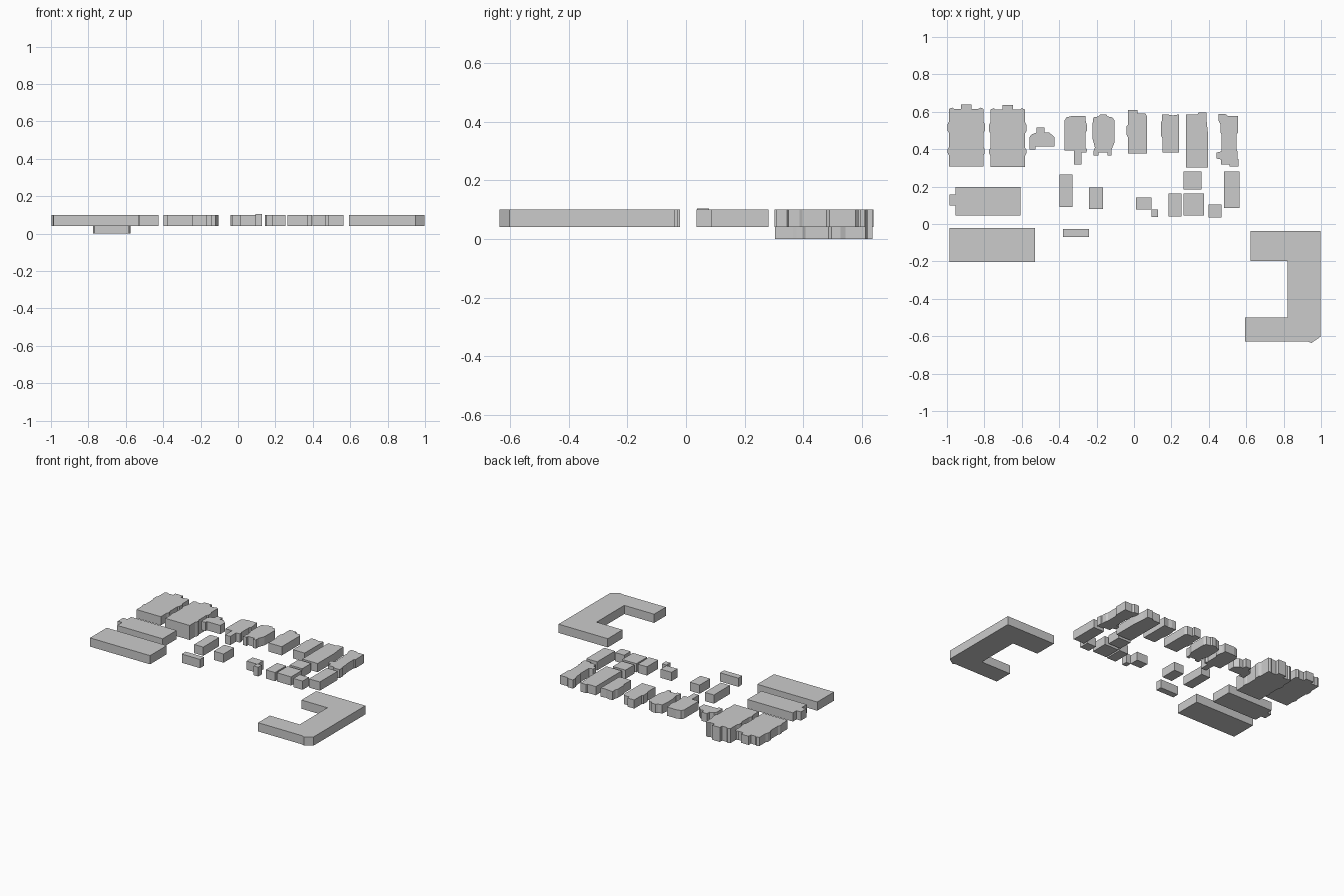
import bpy
import bmesh

BASE, TOP = 0.04, 0.10


def block(name, outline, z0=BASE, z1=TOP):
    """Extrude a plan outline into a flat-roofed building."""
    bm = bmesh.new()
    face = bm.faces.new([bm.verts.new((x, y, z0)) for x, y in outline])
    ext = bmesh.ops.extrude_face_region(bm, geom=[face], use_keep_orig=True)
    for v in ext["geom"]:
        if isinstance(v, bmesh.types.BMVert):
            v.co.z = z1
    bmesh.ops.recalc_face_normals(bm, faces=bm.faces)
    mesh = bpy.data.meshes.new(name)
    bm.to_mesh(mesh)
    bm.free()
    bpy.context.collection.objects.link(bpy.data.objects.new(name, mesh))


def rect(x0, y0, x1, y1):
    return [(x0, y0), (x1, y0), (x1, y1), (x0, y1)]


# Pair of large symmetric houses with side bays and a rear porch
half = [(.093, .307), (.093, .368), (.099, .38), (.099, .40), (.093, .41),
        (.093, .489), (.101, .50), (.101, .53), (.093, .547), (.093, .615),
        (.075, .622), (.065, .615), (.029, .615), (.029, .64)]
for name, cx, dy, z0 in (("large_house_left", -.897, 0, BASE),
                         ("large_house_right", -.675, -.003, 0)):
    right = [(cx + x, y + dy) for x, y in half]
    left = [(cx - x, y + dy) for x, y in reversed(half)]
    block(name, right + left, z0)

# Row of houses with bay windows
block("cottage", [
    (-.559, .398), (-.559, .463), (-.548, .479), (-.521, .489), (-.521, .516),
    (-.479, .516), (-.479, .489), (-.452, .489), (-.425, .463), (-.425, .414),
    (-.527, .414), (-.527, .398)])
block("house_with_front_wing", [
    (-.372, .393), (-.372, .553), (-.361, .57), (-.329, .578), (-.259, .578),
    (-.259, .553), (-.251, .527), (-.251, .50), (-.259, .489), (-.259, .409),
    (-.251, .398), (-.254, .382), (-.281, .382), (-.281, .318), (-.321, .318),
    (-.321, .393)])
block("house_with_twin_porches", [
    (-.217, .366), (-.217, .388), (-.209, .409), (-.222, .457), (-.222, .532),
    (-.217, .57), (-.19, .575), (-.179, .586), (-.147, .586), (-.142, .575),
    (-.115, .57), (-.104, .553), (-.104, .436), (-.12, .398), (-.12, .366),
    (-.142, .366), (-.142, .382), (-.19, .382), (-.19, .366)])
block("house_with_rear_step", [
    (-.032, .377), (-.032, .463), (-.04, .479), (-.04, .521), (-.032, .532),
    (-.032, .61), (.019, .61), (.019, .591), (.061, .591), (.07, .575),
    (.07, .377)])
block("narrow_house", [
    (.152, .382), (.152, .457), (.144, .473), (.144, .543), (.15, .553),
    (.15, .586), (.18, .586), (.206, .58), (.241, .586), (.241, .382)])
block("long_house", [
    (.278, .302), (.278, .586), (.34, .586), (.345, .596), (.388, .596),
    (.388, .553), (.396, .479), (.396, .302)])
block("end_house", [
    (.452, .588), (.489, .588), (.5, .578), (.556, .578), (.556, .489),
    (.548, .479), (.548, .398), (.553, .388), (.553, .35), (.559, .345),
    (.559, .307), (.511, .307), (.511, .318), (.465, .318), (.465, .345),
    (.441, .35), (.441, .382), (.468, .388), (.468, .479), (.463, .489),
    (.463, .532), (.452, .553)])

# Long hall with an entrance tab
block("hall_with_entrance", [
    (-.954, .046), (-.607, .046), (-.607, .198), (-.954, .198), (-.954, .158),
    (-.987, .158), (-.987, .099), (-.954, .099)])

# Courtyard building with one chamfered corner
block("courtyard_building", [
    (.623, -.037), (.998, -.037), (.998, -.602), (.949, -.636), (.928, -.628),
    (.593, -.628), (.593, -.50), (.821, -.50), (.821, -.198), (.623, -.198)])

# Plain rectangular buildings
plain = {
    "long_hall": (-.987, -.203, -.529, -.021),
    "tall_shed": (-.398, .091, -.329, .265),
    "mid_shed": (-.241, .08, -.166, .195),
    "low_shed": (-.38, -.07, -.241, -.027),
    "garage": (.011, .078, .094, .142),
    "garage_annex": (.094, .037, .128, .078),
    "narrow_outbuilding": (.184, .04, .254, .163),
    "wide_outbuilding": (.265, .045, .374, .163),
    "square_outbuilding": (.265, .184, .361, .281),
    "small_outbuilding": (.398, .035, .468, .104),
    "long_outbuilding": (.481, .086, .564, .281),
}
for name, r in plain.items():
    block(name, rect(*r), BASE, .104 if name == "garage_annex" else TOP)
